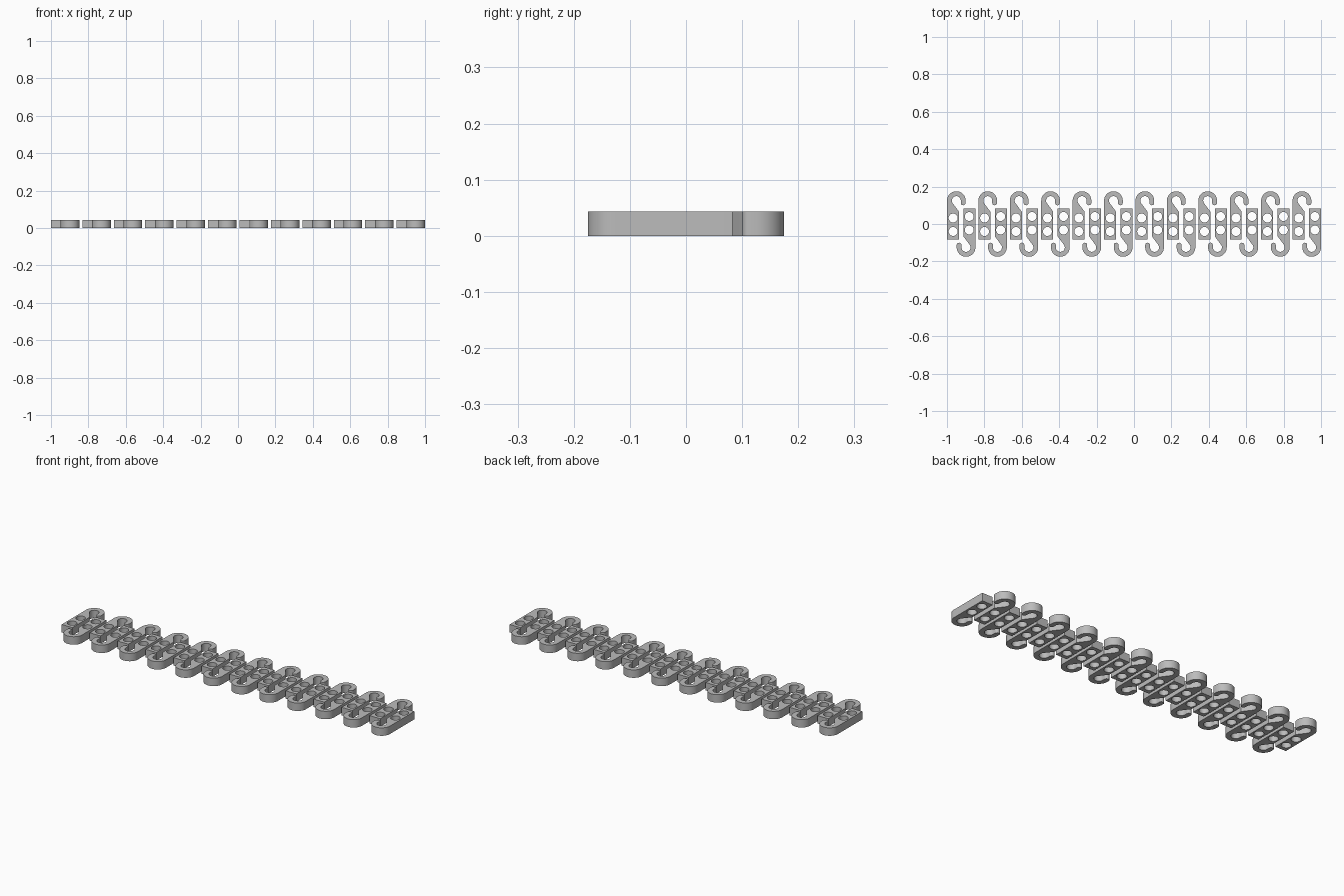
import bpy, bmesh, math

cube = bpy.data.objects.get("Cube")
if cube:
    bpy.data.objects.remove(cube)

PAIRS, HEIGHT, WIDTH = 12, 0.043, 0.064
PAIR_WIDTH = 0.152
PITCH = (2 - PAIR_WIDTH) / (PAIRS - 1)
HOOK = (0.05, 0.125)        # centre of the curled end
OUTER, INNER = 0.05, 0.024
BODY_END = 0.083

gray = bpy.data.materials.new("plain gray")
gray.use_nodes = True
color = (0.5, 0.5, 0.5, 1)
gray.diffuse_color = color
gray.node_tree.nodes["Principled BSDF"].inputs["Base Color"].default_value = color


def arc(center, radius, start, end, steps):
    angles = [math.radians(start + (end - start) * i / steps) for i in range(steps + 1)]
    return [(center[0] + radius * math.cos(a), center[1] + radius * math.sin(a)) for a in angles]


def add_spline(curve, points):
    spline = curve.splines.new("POLY")
    spline.points.add(len(points) - 1)
    for point, (x, y) in zip(spline.points, points):
        point.co = (x, y, 0, 1)
    spline.use_cyclic_u = True


def hook_mesh():
    # Straight body, sloping neck, curled hook with a rounded tip
    tip_radius = (OUTER - INNER) / 2
    outline = [(0, -BODY_END), (WIDTH, -BODY_END), (WIDTH, 0.066)]
    outline += arc(HOOK, INNER, 215, 0, 20)
    outline += arc((HOOK[0] + INNER + tip_radius, 0.113), tip_radius, 180, 360, 10)
    outline += arc(HOOK, OUTER, 0, 180, 28)
    curve = bpy.data.curves.new("hook_profile", "CURVE")
    curve.dimensions = "2D"
    curve.fill_mode = "BOTH"
    curve.extrude = HEIGHT / 2
    add_spline(curve, outline)
    # Two screw holes
    for y in (0.032, -0.040):
        add_spline(curve, arc((WIDTH / 2 + 0.001, y), 0.024, 0, 348.75, 31))
    helper = bpy.data.objects.new("hook_profile", curve)
    mesh = bpy.data.meshes.new_from_object(helper)
    bpy.data.objects.remove(helper)
    bpy.data.curves.remove(curve)
    # Weld the caps to the walls
    bm = bmesh.new()
    bm.from_mesh(mesh)
    bmesh.ops.remove_doubles(bm, verts=bm.verts, dist=0.00005)
    bmesh.ops.recalc_face_normals(bm, faces=bm.faces)
    bm.to_mesh(mesh)
    bm.free()
    mesh.materials.clear()
    mesh.materials.append(gray)
    return mesh


def place(name, mesh, x, turn):
    obj = bpy.data.objects.new(name, mesh)
    obj.location = (x, 0, HEIGHT / 2)
    obj.rotation_euler.z = turn
    bpy.context.collection.objects.link(obj)
    return obj


# Row of paired hooks, the second of each pair turned half round
mesh = hook_mesh()
for i in range(PAIRS):
    x = -1 + i * PITCH
    back = place(f"back_hook_{i + 1}", mesh, x, 0)
    place(f"front_hook_{i + 1}", mesh, x + PAIR_WIDTH, math.pi)

bpy.ops.object.select_all(action="DESELECT")
back.select_set(True)
bpy.context.view_layer.objects.active = back
bpy.ops.object.shade_smooth_by_angle(angle=math.radians(30))
